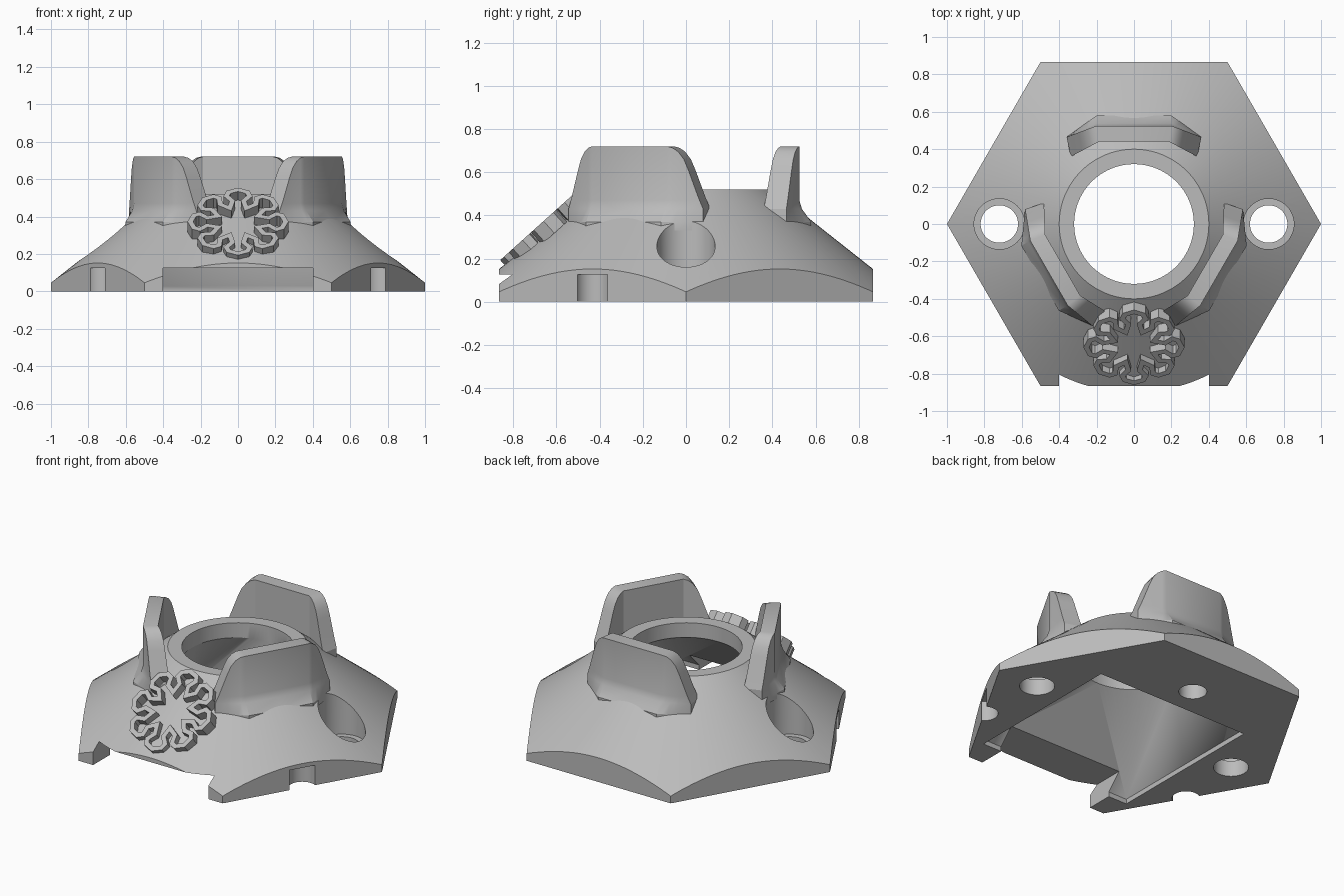
import bpy
import bmesh
from math import sin, cos, pi, radians
from mathutils import Matrix, Vector

cube = bpy.data.objects.get("Cube")
if cube:
    bpy.data.objects.remove(cube, do_unlink=True)

grey = bpy.data.materials.new("plain grey")
grey.use_nodes = True
tone = (0.5, 0.5, 0.5, 1)
grey.diffuse_color = tone
grey.node_tree.nodes["Principled BSDF"].inputs["Base Color"].default_value = tone


def finish(bm, name):
    bmesh.ops.recalc_face_normals(bm, faces=bm.faces)
    mesh = bpy.data.meshes.new(name)
    bm.to_mesh(mesh)
    bm.free()
    obj = bpy.data.objects.new(name, mesh)
    bpy.context.collection.objects.link(obj)
    mesh.materials.append(grey)
    return obj


def cone(name, r1, r2, z1, z2, x=0, y=0, sides=64, turn=0):
    bm = bmesh.new()
    place = Matrix.Translation((x, y, (z1 + z2) / 2)) @ Matrix.Rotation(turn, 4, "Z")
    bmesh.ops.create_cone(bm, cap_ends=True, segments=sides, radius1=r1,
                          radius2=r2, depth=z2 - z1, matrix=place)
    return finish(bm, name)


def hull(name, points):
    bm = bmesh.new()
    for p in points:
        bm.verts.new(p)
    out = bmesh.ops.convex_hull(bm, input=bm.verts)
    loose = [v for v in out["geom_interior"] if isinstance(v, bmesh.types.BMVert)]
    bmesh.ops.delete(bm, geom=loose, context="VERTS")
    return finish(bm, name)


def activate(obj):
    bpy.ops.object.select_all(action="DESELECT")
    obj.select_set(True)
    bpy.context.view_layer.objects.active = obj


def boolean(obj, cutter, mode="DIFFERENCE"):
    activate(obj)
    mod = obj.modifiers.new("cut", "BOOLEAN")
    mod.operation, mod.object, mod.solver = mode, cutter, "EXACT"
    bpy.ops.object.modifier_apply(modifier=mod.name)
    bpy.data.objects.remove(cutter, do_unlink=True)


def smooth(obj, angle=25):
    activate(obj)
    bpy.ops.object.shade_smooth_by_angle(angle=radians(angle))


# Conical base trimmed to a hexagon
base = cone("hexagonal_base", 1.058, 0.4, 0, 0.52, sides=128)
hexagon = cone("hexagon_cutter", 1, 1, -0.1, 0.8, sides=6)
# the outline has corners on the x axis
corner = max(abs(v.co.x) for v in hexagon.data.vertices)
if corner < 0.95:
    hexagon.data.transform(Matrix.Rotation(pi / 6, 4, "Z"))
boolean(base, hexagon, "INTERSECT")

# Central bore flowing into a rectangular hollow underneath
boolean(base, cone("bore_cutter", 0.32, 0.32, 0.4, 0.8, sides=96))
corners = [(x, y, z) for x in (-0.53, 0.53) for y in (-0.7, 0.34) for z in (-0.02, 0.03)]
ring = [(0.318 * cos(i * pi / 32), 0.318 * sin(i * pi / 32), 0.43) for i in range(64)]
boolean(base, hull("hollow_cutter", corners + ring))

# Front slot
boolean(base, hull("slot_cutter", [(x, y, z) for x in (-0.4, 0.4)
                                   for y in (-1, -0.5) for z in (-0.05, 0.125)]))

# Counterbored bolt holes at the sides
for x in (-0.72, 0.72):
    boolean(base, cone("bolt_cutter", 0.1, 0.1, -0.1, 0.6, x))
    boolean(base, cone("counterbore_cutter", 0.135, 0.135, 0.1, 0.6, x))

# Blind pockets in the underside
for x, y in ((-0.75, -0.433), (0.75, -0.433), (0, 0.52)):
    boolean(base, cone("pocket_cutter", 0.08, 0.08, -0.1, 0.125, x, y, 40))
smooth(base)


# Upright guard fins: sections lofted along the width
half = [(0, 0.72), (0.2, 0.72), (0.225, 0.713), (0.25, 0.695), (0.275, 0.66),
        (0.295, 0.61), (0.34, 0.48), (0.36, 0.43)]
stations = [(-t, h) for t, h in reversed(half[1:])] + half


def fin(name, turn):
    bm = bmesh.new()
    sections = []
    for t, h in stations:
        bend = max(0, abs(t) - 0.2) / 0.16
        outer = 0.525 - 0.06 * bend
        inner = 0.44 - 0.08 * bend
        flare = 1 - bend
        profile = [(inner, 0.39), (inner, h), (outer, h), (outer, min(h - 0.01, 0.47)),
                   (outer + 0.012 * flare, min(h - 0.02, 0.43)),
                   (outer + 0.055 * flare, 0.37), (outer + 0.055 * flare, 0.33)]
        sections.append([bm.verts.new((t * (0.94 if n == inner else 1), n, z))
                         for n, z in profile])
    count = len(sections[0])
    for a, b in zip(sections, sections[1:]):
        for i in range(count):
            j = (i + 1) % count
            bm.faces.new((a[i], a[j], b[j], b[i]))
    bm.faces.new(sections[0])
    bm.faces.new(sections[-1])
    bm.transform(Matrix.Rotation(turn, 4, "Z"))
    smooth(finish(bm, name), 22)


for name, turn in (("back_fin", 0), ("right_fin", 2 * pi / 3), ("left_fin", -2 * pi / 3)):
    fin(name, turn)


# Eight-lobed ribbon ornament on the front slope
lobe = [(0.165, -0.03), (0.205, -0.062), (0.235, -0.05), (0.255, 0),
        (0.235, 0.05), (0.205, 0.062), (0.165, 0.03)]
path = []
for k in range(8):
    a = k * pi / 4
    path.append(Vector((cos(a - pi / 8), sin(a - pi / 8))) * 0.115)
    path += [Matrix.Rotation(a, 2) @ Vector(p) for p in lobe]

bm = bmesh.new()
loops = []
for i, p in enumerate(path):
    d1 = (p - path[i - 1]).normalized()
    d2 = (path[(i + 1) % len(path)] - p).normalized()
    n1, n2 = Vector((-d1.y, d1.x)), Vector((-d2.y, d2.x))
    miter = (n1 + n2).normalized()
    miter *= 0.014 / max(0.6, miter.dot(n1))
    loops.append([bm.verts.new((q.x, q.y, z)) for q, z in
                  ((p - miter, -0.03), (p + miter, -0.03), (p + miter, 0.045), (p - miter, 0.045))])
for i, a in enumerate(loops):
    b = loops[(i + 1) % len(loops)]
    for j in range(4):
        k = (j + 1) % 4
        bm.faces.new((a[j], a[k], b[k], b[j]))
bm.transform(Matrix.Translation((0, -0.63, 0.34)) @ Matrix.Rotation(radians(42), 4, "X"))
finish(bm, "ribbon_ornament")
